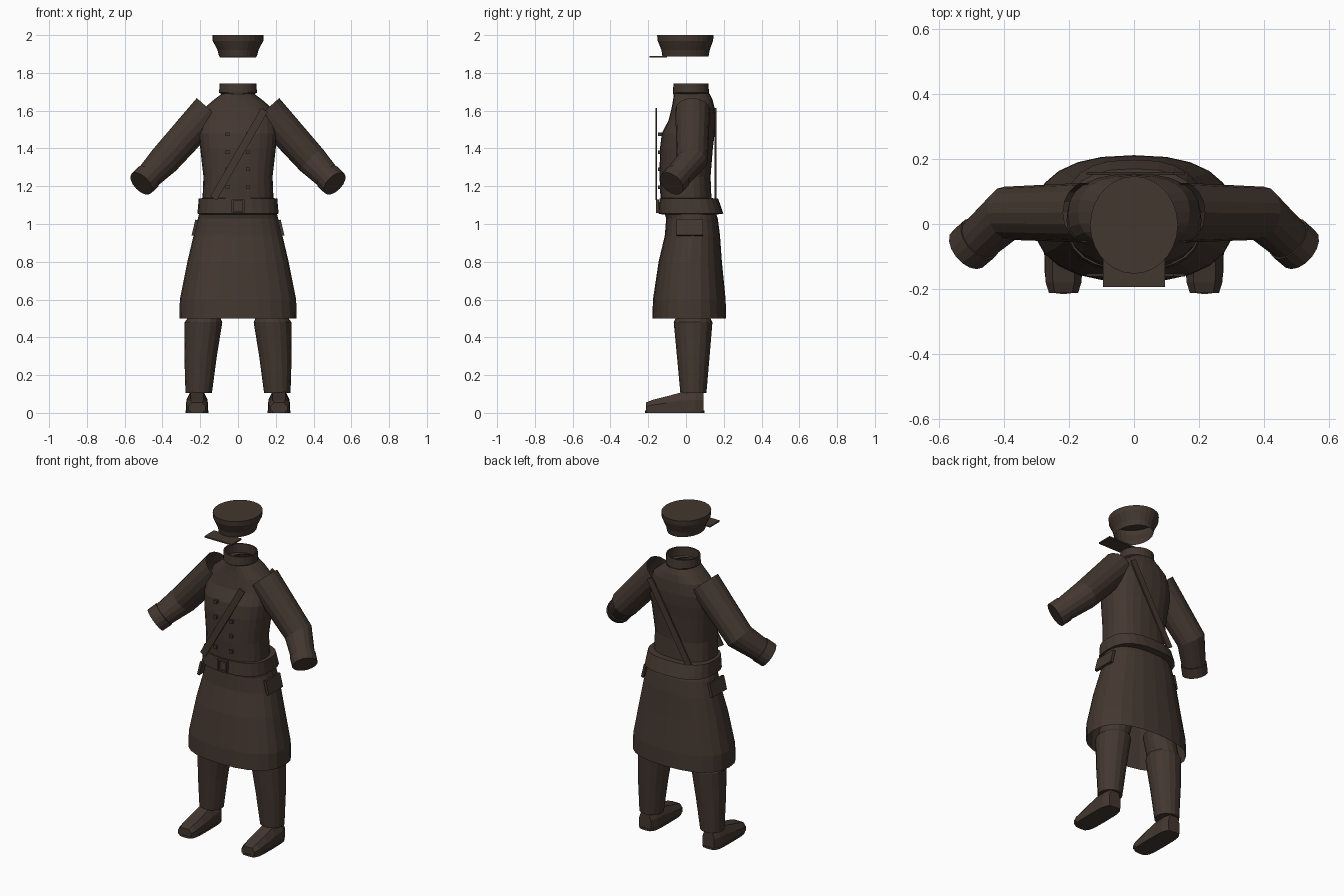
import bpy
import bmesh
import math
from mathutils import Vector, Matrix

cube = bpy.data.objects.get("Cube")
if cube:
    bpy.data.objects.remove(cube, do_unlink=True)

cloth = bpy.data.materials.new("dark_brown")
cloth.use_nodes = True
COLOUR = (0.056, 0.038, 0.029, 1)
cloth.diffuse_color = COLOUR
cloth.node_tree.nodes["Principled BSDF"].inputs["Base Color"].default_value = COLOUR


def finish(name, bm):
    bmesh.ops.recalc_face_normals(bm, faces=bm.faces)
    mesh = bpy.data.meshes.new(name)
    bm.to_mesh(mesh)
    bm.free()
    mesh.materials.append(cloth)
    obj = bpy.data.objects.new(name, mesh)
    bpy.context.collection.objects.link(obj)
    return obj


def loft(name, rings, bottom=False, top=False):
    """Skin a list of point rings, optionally capping either end."""
    bm = bmesh.new()
    rows = [[bm.verts.new(p) for p in ring] for ring in rings]
    n = len(rows[0])
    for a, b in zip(rows, rows[1:]):
        for i in range(n):
            j = (i + 1) % n
            bm.faces.new((a[i], a[j], b[j], b[i]))
    if bottom:
        bm.faces.new(rows[0])
    if top:
        bm.faces.new(rows[-1])
    return finish(name, bm)


def oval(z, half_width, front, back, x=0, n=24, power=2.0):
    """Horizontal superellipse ring between two depths."""
    def curve(v):
        return math.copysign(abs(v) ** (2 / power), v)
    mid, half = (front + back) / 2, (back - front) / 2
    angles = [math.tau * i / n for i in range(n)]
    return [Vector((x + half_width * curve(math.cos(a)),
                    mid + half * curve(math.sin(a)), z)) for a in angles]


def tube(name, path, n=16):
    """Round tube through (centre, radius) stations."""
    points = [Vector(p) for p, r in path]
    rings = []
    for i, (p, r) in enumerate(path):
        ahead = points[min(i + 1, len(points) - 1)]
        behind = points[max(i - 1, 0)]
        axis = (ahead - behind).normalized()
        side = axis.cross(Vector((0, 1, 0))).normalized()
        up = axis.cross(side)
        rings.append([points[i] + r * (side * math.cos(math.tau * k / n)
                      + up * math.sin(math.tau * k / n)) for k in range(n)])
    return loft(name, rings)


def box(name, centre, size, tilt=0):
    bm = bmesh.new()
    m = (Matrix.Translation(centre) @ Matrix.Rotation(tilt, 4, "Y")
         @ Matrix.Diagonal((*size, 1)))
    bmesh.ops.create_cube(bm, size=1, matrix=m)
    return finish(name, bm)


# Coat: open skirt and fitted bodice
coat = [(0.50, 0.31, -0.178, 0.212), (0.60, 0.308, -0.175, 0.21),
        (0.80, 0.268, -0.145, 0.19), (0.94, 0.235, -0.112, 0.18),
        (1.03, 0.212, -0.105, 0.168), (1.13, 0.188, -0.135, 0.135),
        (1.25, 0.183, -0.14, 0.13), (1.40, 0.2, -0.138, 0.142),
        (1.48, 0.208, -0.128, 0.152), (1.55, 0.203, -0.092, 0.155),
        (1.62, 0.172, -0.075, 0.15), (1.66, 0.125, -0.068, 0.14),
        (1.69, 0.085, -0.065, 0.125)]
loft("coat", [oval(*r, power=2.4) for r in coat])

# Stand-up collar, open at the neck
loft("collar", [oval(1.68, 0.075, -0.065, 0.12), oval(1.695, 0.1, -0.07, 0.122),
                oval(1.745, 0.098, -0.066, 0.118),
                oval(1.745, 0.09, -0.058, 0.11), oval(1.69, 0.09, -0.058, 0.11)])

# Belt flaring at its lower edge, with buckle
loft("belt", [oval(1.05, 0.195, -0.12, 0.16, power=2.6),
              oval(1.055, 0.215, -0.147, 0.198, power=2.6),
              oval(1.135, 0.208, -0.14, 0.17, power=2.6),
              oval(1.137, 0.185, -0.13, 0.13, power=2.6)])
for side in (-1, 1):
    box("buckle_side", (side * 0.029, -0.15, 1.095), (0.009, 0.016, 0.07))
    box("buckle_bar", (0, -0.15, 1.095 + side * 0.031), (0.066, 0.016, 0.009))

# Straps crossing chest and back
for name, y in (("chest_strap", -0.157), ("back_strap", 0.156)):
    box(name, (0.005, y, 1.37), (0.04, 0.009, 0.54), math.atan2(0.27, 0.47))

# Two columns of buttons
for x in (-0.055, 0.052):
    for z in (1.195, 1.29, 1.38, 1.475):
        box("button", (x, -0.138, z), (0.02, 0.02, 0.02))

for side, label in ((1, "left"), (-1, "right")):
    # Sleeve with turned cuff
    shoulder = (side * 0.15, 0.035, 1.605)
    elbow = (side * 0.39, 0.033, 1.338)
    cuff_start = (side * 0.475, -0.045, 1.25)
    wrist = (side * 0.512, -0.077, 1.214)
    tube(label + "_sleeve", [(shoulder, 0.092), (elbow, 0.083), (cuff_start, 0.069)])
    tube(label + "_cuff", [(cuff_start, 0.066), (cuff_start, 0.074),
                           (wrist, 0.073), (wrist, 0.065), (cuff_start, 0.064)])

    # Side pocket flap
    box(label + "_pocket_flap", (side * 0.228, 0.02, 0.98),
        (0.016, 0.14, 0.085), side * -0.24)

    # Trouser leg
    legs = [(0.105, 0.208, 0.07, -0.03, 0.108), (0.30, 0.198, 0.086, -0.048, 0.125),
            (0.48, 0.183, 0.1, -0.065, 0.14), (0.50, 0.18, 0.088, -0.055, 0.13),
            (0.62, 0.15, 0.088, -0.055, 0.13)]
    loft(label + "_trouser", [oval(z, w, f, b, side * x, 16)
                              for z, x, w, f, b in legs], True, True)

    # Shoe: section half width and height from toe to heel, on a flat sole
    shoe = [(-0.212, 0.045, 0.055), (-0.18, 0.055, 0.068), (-0.10, 0.058, 0.088),
            (-0.02, 0.055, 0.11), (0.05, 0.056, 0.115), (0.092, 0.04, 0.112)]
    rings = []
    for y, w, h in shoe:
        outline = ((-1, 0.01), (1, 0.01), (1, h * 0.6), (0.6, h), (-0.6, h), (-1, h * 0.6))
        rings.append([(side * 0.217 + w * u, y, z) for u, z in outline])
    loft(label + "_shoe", rings, True, True)
    loft(label + "_sole", [oval(z, 0.06, -0.216, 0.097, side * 0.217, 20, 4)
                           for z in (0, 0.012)], True, True)

# Peaked cap: band, flared crown, flat top, visor
cap = [(1.888, 0.1, -0.125, 0.12), (1.92, 0.108, -0.13, 0.125),
       (1.97, 0.134, -0.15, 0.143), (2.0, 0.135, -0.153, 0.147)]
loft("cap", [oval(*r, n=28) for r in cap], top=True)
box("cap_visor", (0, -0.147, 1.886), (0.19, 0.095, 0.008))
